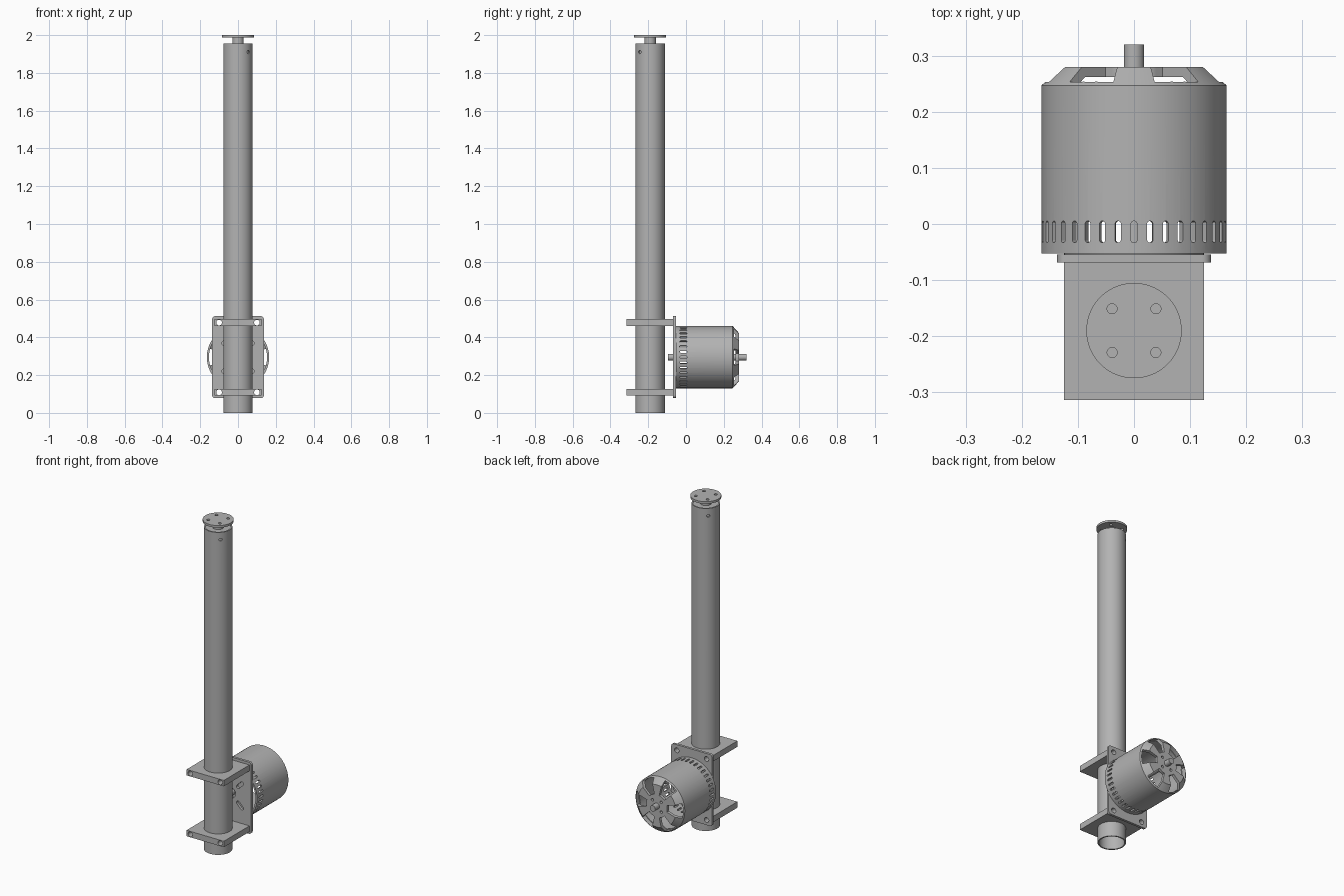
import bpy, bmesh
from math import pi, sin, cos, radians
from mathutils import Matrix

cube = bpy.data.objects.get("Cube")
if cube:
    bpy.data.objects.remove(cube)

metal = bpy.data.materials.new("grey_metal")
metal.use_nodes = True
GREY = (0.45, 0.45, 0.45, 1)
metal.diffuse_color = GREY
metal.node_tree.nodes["Principled BSDF"].inputs["Base Color"].default_value = GREY

TUBE_Y, TUBE_R, TUBE_TOP = -0.19, 0.078, 1.955
MOTOR_Z, MOTOR_R = 0.295, 0.165
CLAMP_Z = (0.109, 0.478)


# Outlines and placement
def rounded(r, half=0, n=32):
    """Circle, or a slot along local x when half > 0."""
    pts = []
    for i in range(n):
        a = 2 * pi * (i + 0.5) / n
        pts.append((r * cos(a) + (half if cos(a) > 0 else -half), r * sin(a)))
    return pts


def rect(w, h):
    return [(-w, -h), (w, -h), (w, h), (-w, h)]


def upright(x=0, y=TUBE_Y):
    return Matrix.Translation((x, y, 0))


def along_y(x=0, z=MOTOR_Z, turn=0):
    return (Matrix.Translation((x, 0, z)) @ Matrix.Rotation(-pi / 2, 4, 'X')
            @ Matrix.Rotation(turn, 4, 'Z'))


def prism(bm, outline, lo, hi, place):
    """Extrude an outline along local z from lo to hi."""
    rings = [[bm.verts.new(place @ Matrix.Translation((x, y, d)).translation)
              for x, y in outline] for d in (lo, hi)]
    n = len(outline)
    bm.faces.new(rings[0][::-1])
    bm.faces.new(rings[1])
    for i in range(n):
        j = (i + 1) % n
        bm.faces.new((rings[0][i], rings[0][j], rings[1][j], rings[1][i]))


def finish(name, bm):
    bmesh.ops.recalc_face_normals(bm, faces=bm.faces)
    mesh = bpy.data.meshes.new(name)
    bm.to_mesh(mesh)
    bm.free()
    obj = bpy.data.objects.new(name, mesh)
    bpy.context.collection.objects.link(obj)
    mesh.materials.append(metal)
    return obj


def solid(name, *prisms):
    bm = bmesh.new()
    for p in prisms:
        prism(bm, *p)
    return finish(name, bm)


def cut(obj, prisms):
    """Cut a set of separate prisms out of an object."""
    cutter = solid("cutter", *prisms)
    cutter.hide_render = True
    mod = obj.modifiers.new("cut", 'BOOLEAN')
    mod.operation, mod.solver, mod.object = 'DIFFERENCE', 'EXACT', cutter
    bpy.context.view_layer.objects.active = obj
    bpy.ops.object.modifier_apply(modifier=mod.name)
    bpy.data.objects.remove(cutter)


def lathe(name, profile, place, steps=72):
    """Revolve (radius, height) points around local z."""
    bm = bmesh.new()
    verts = [bm.verts.new((r, 0, h)) for r, h in profile]
    edges = [bm.edges.new(pair) for pair in zip(verts, verts[1:])]
    bmesh.ops.spin(bm, geom=verts + edges, cent=(0, 0, 0), axis=(0, 0, 1),
                   angle=2 * pi, steps=steps, use_duplicate=False)
    bmesh.ops.remove_doubles(bm, verts=bm.verts, dist=0.0001)
    bmesh.ops.transform(bm, matrix=place, verts=bm.verts)
    return finish(name, bm)


parts = []

# Long hollow tube with a diagonal pin hole near its top
inner = TUBE_R - 0.008
tube = lathe("main_tube", [(TUBE_R, 0), (TUBE_R, TUBE_TOP), (inner, TUBE_TOP),
                           (inner, 0), (TUBE_R, 0)], upright())
pin = (Matrix.Translation((0, TUBE_Y, 1.91)) @ Matrix.Rotation(pi / 4, 4, 'Z')
       @ Matrix.Rotation(pi / 2, 4, 'X'))
cut(tube, [(rounded(0.009, n=16), -0.15, 0.15, pin)])
parts.append(tube)

# Bearing plug, output shaft and drilled flange at the top
parts.append(solid("top_bearing", (rounded(inner, n=64), 1.87, 1.95, upright())))
parts.append(solid("output_shaft", (rounded(0.03), 1.93, 1.99, upright())))
flange = solid("output_flange", (rounded(0.085, n=64), 1.987, 2.0, upright()))
cut(flange, [(rounded(0.009, n=16), 1.9, 2.1, upright(sx * 0.039, TUBE_Y + sy * 0.039))
             for sx in (-1, 1) for sy in (-1, 1)])
parts.append(flange)

# Holes for the four long bolts
bolt_holes = [(rounded(0.015, n=24), -0.5, 0.1, along_y(sx * 0.1, z))
              for sx in (-1, 1) for z in CLAMP_Z]

# Two clamp blocks around the tube
for label, z in zip(("lower", "upper"), CLAMP_Z):
    clamp = solid(label + "_clamp", (rect(0.125, 0.1225), z - 0.018, z + 0.018,
                                     upright(0, -0.1915)))
    cut(clamp, [(rounded(TUBE_R, n=64), 0, 1, upright())])
    cut(clamp, bolt_holes)
    parts.append(clamp)

# Motor mounting plate with rounded corners, diagonal slots and a centre hole
bm = bmesh.new()
prism(bm, rect(0.137, 0.217), -0.069, -0.054, along_y())
corners = [e for e in bm.edges
           if abs(e.verts[0].co.y - e.verts[1].co.y) > 0.01]
bmesh.ops.bevel(bm, geom=corners, offset=0.016, segments=5, affect='EDGES', profile=0.5)
plate = finish("mounting_plate", bm)
slots = [(rounded(0.011, 0.018, 16), -0.2, 0.1,
          along_y(turn=radians(45 + 90 * k)) @ Matrix.Translation((0.087, 0, 0)))
         for k in range(4)]
cut(plate, bolt_holes + slots + [(rounded(0.032), -0.2, 0.1, along_y())])
parts.append(plate)

# Motor bell: open cylinder with a chamfered end
front, shoulder, back, wall = -0.053, 0.247, 0.28, 0.154
bell = lathe("motor_bell", [(MOTOR_R, front), (MOTOR_R, shoulder), (0.128, back),
                            (0, back), (0, back - 0.018), (0.12, back - 0.018),
                            (wall, shoulder - 0.012), (wall, front),
                            (MOTOR_R, front)], along_y())

# Ring of vent slots around the bell
vents = []
for k in range(36):
    place = (Matrix.Translation((0, -0.014, MOTOR_Z)) @ Matrix.Rotation(radians(10 * k), 4, 'Y')
             @ Matrix.Rotation(pi / 2, 4, 'Z'))
    vents.append((rounded(0.0055, 0.014, 12), 0.14, 0.18, place))
cut(bell, vents)

# Six wedge windows and four small holes in the bell end
wedge = []
for r, order in ((0.07, (-1, 0, 1)), (0.158, (1, 0.5, 0, -0.5, -1))):
    for t in order:
        a = radians(16.5) * t
        wedge.append((r * cos(a), r * sin(a)))
cut(bell, [(wedge, 0.225, 0.3, along_y(turn=radians(60 * k))) for k in range(6)])
cut(bell, [(rounded(0.008, n=16), 0.2, 0.3,
            along_y(turn=radians(45 + 90 * k)) @ Matrix.Translation((0.042, 0, 0)))
           for k in range(4)])
parts.append(bell)

# Motor base and through shaft
parts.append(solid("motor_base", (rounded(0.125, n=64), -0.054, -0.042, along_y())))
parts.append(solid("motor_shaft", (rounded(0.018), -0.095, 0.32, along_y())))

# Smooth curved walls, keep edges crisp
bpy.ops.object.select_all(action='DESELECT')
for obj in parts:
    obj.select_set(True)
bpy.context.view_layer.objects.active = parts[0]
bpy.ops.object.shade_smooth_by_angle(angle=radians(25))
